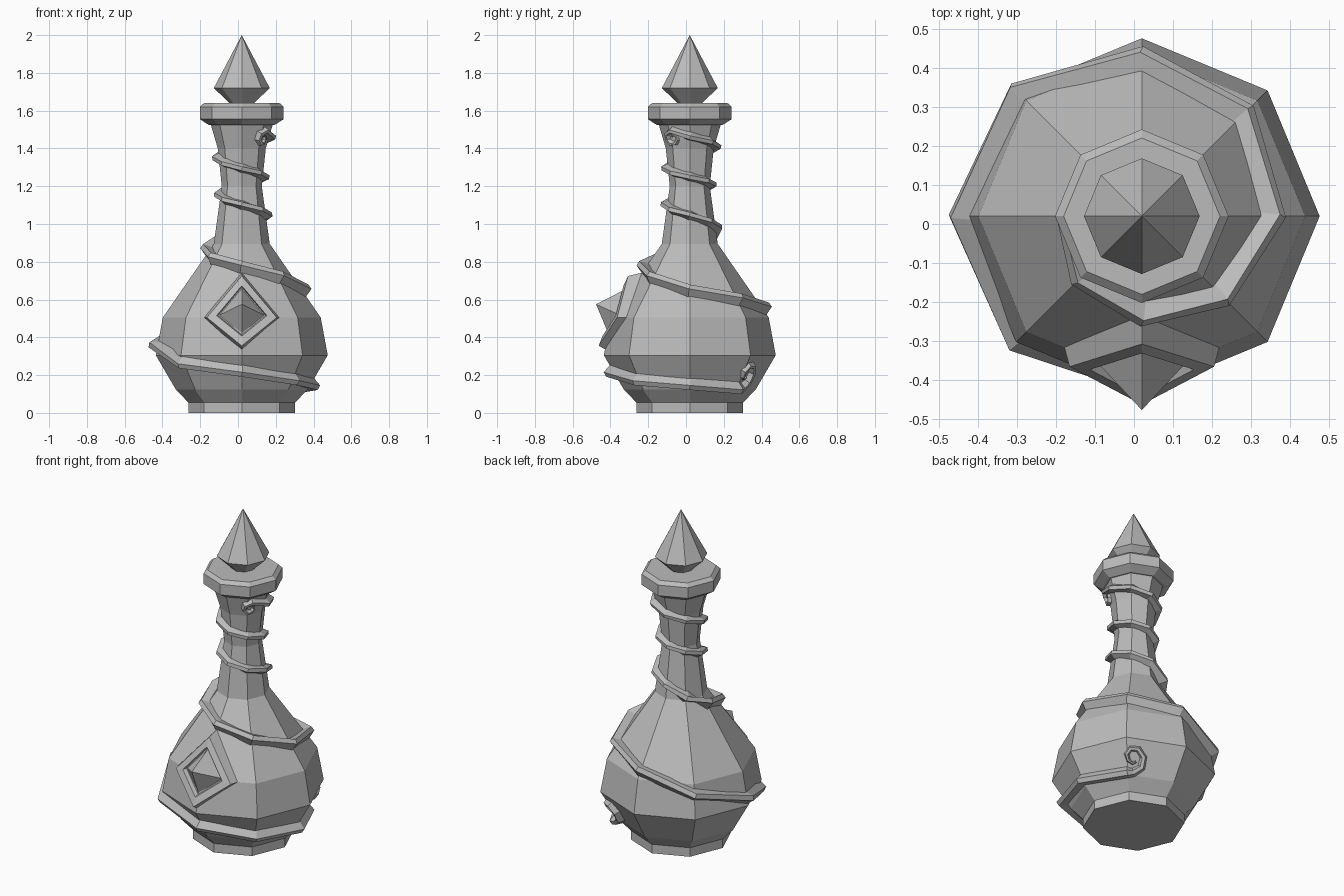
import bpy, bmesh, math
from mathutils import Vector

if "Cube" in bpy.data.objects:
    bpy.data.objects.remove(bpy.data.objects["Cube"])

SIDES = 8
AXIS = Vector((0.02, 0.02, 0))

grey = bpy.data.materials.new("plain grey")
grey.use_nodes = True
grey.diffuse_color = (0.5, 0.5, 0.5, 1)
grey.node_tree.nodes["Principled BSDF"].inputs["Base Color"].default_value = (0.5, 0.5, 0.5, 1)


def loft(name, rings, cap_start=True, cap_end=True):
    """Skin a list of closed rings; a one-point ring makes a tip."""
    bm = bmesh.new()
    loops = [[bm.verts.new(p) for p in ring] for ring in rings]
    for a, b in zip(loops, loops[1:]):
        n = max(len(a), len(b))
        for i in range(n):
            j = (i + 1) % n
            if len(b) == 1:
                bm.faces.new((a[i], a[j], b[0]))
            else:
                bm.faces.new((a[i], a[j], b[j], b[i]))
    if cap_start:
        bm.faces.new(loops[0])
    if cap_end and len(loops[-1]) > 2:
        bm.faces.new(loops[-1])
    bmesh.ops.recalc_face_normals(bm, faces=bm.faces)
    mesh = bpy.data.meshes.new(name)
    bm.to_mesh(mesh)
    bm.free()
    mesh.materials.append(grey)
    obj = bpy.data.objects.new(name, mesh)
    obj.location = AXIS
    bpy.context.collection.objects.link(obj)
    return obj


def octagon(r, z):
    steps = [math.tau * i / SIDES for i in range(SIDES)]
    return [Vector((r * math.cos(a), r * math.sin(a), z)) for a in steps]


def lathe(name, profile):
    rings = [octagon(r, z) if r else [Vector((0, 0, z))] for r, z in profile]
    return loft(name, rings)


# Bottle sections
body = [(0.283, 0.055), (0.35, 0.125), (0.455, 0.305), (0.418, 0.505), (0.148, 0.895)]
neck = [(0.106, 1.2), (0.127, 1.4), (0.165, 1.53)]
lathe("foot", [(0.283, 0), (0.283, 0.055)])
lathe("bottle", body + neck)
lathe("collar", [(0.175, 1.525), (0.222, 1.555), (0.222, 1.62), (0.2, 1.64)])
lathe("stopper", [(0.06, 1.635), (0.148, 1.72), (0, 2.0)])


# Vine wrapped around the bottle, with a curl at each end
def interpolate(points, x):
    for (x0, y0), (x1, y1) in zip(points, points[1:]):
        if x <= x1:
            return y0 + (y1 - y0) * (x - x0) / (x1 - x0)
    return points[-1][1]


RADII = [(z, r) for r, z in body + neck]


def on_bottle(degrees, z):
    """Point on the faceted bottle wall and the outward direction there."""
    half = math.pi / SIDES
    a = math.radians(degrees)
    r = interpolate(RADII, z)
    slope = (interpolate(RADII, z + 0.02) - interpolate(RADII, z - 0.02)) / 0.04
    flat = r * math.cos(half) / math.cos(a % (2 * half) - half)
    out = Vector((math.cos(a), math.sin(a), 0))
    return out * flat + Vector((0, 0, z)), (out - Vector((0, 0, slope))).normalized()


def curl(degrees, z, size, start):
    """Spiral on the wall, from its outer end inward, as (angle, z, thickness)."""
    r = interpolate(RADII, z)
    points = []
    for i in range(9):
        phi = math.radians(start + 50 * i)
        s = size * (1 - 0.085 * i)
        points.append((degrees + math.degrees(s * math.cos(phi) / r),
                       z + s * math.sin(phi), 1 - 0.09 * i))
    return points


WINDING = [(-45, 0.135), (0, 0.155), (45, 0.18), (135, 0.27), (180, 0.35), (270, 0.545),
           (360, 0.64), (405, 0.71), (450, 0.765), (540, 0.855), (630, 0.98), (720, 1.045),
           (810, 1.1), (900, 1.15), (990, 1.21), (1080, 1.25), (1170, 1.295),
           (1260, 1.35), (1350, 1.415), (1440, 1.465)]

low = [(a, z, 0.8 * t) for a, z, t in curl(50, 0.21, 0.07, -90)]
high = [(a, z, 0.6 * t) for a, z, t in curl(-1478, 1.455, 0.042, 90)]
winding = [(-turn, interpolate(WINDING, turn), 1.0 if turn < 600 else 0.75)
           for turn in range(-45, 1441, 45)]
path = low[::-1] + winding + high

SECTION = [(-0.03, 0.042), (0.046, 0.016), (0.046, -0.012), (-0.03, -0.042)]
frames = [on_bottle(a, z) for a, z, t in path]
rings = []
for i, (point, normal) in enumerate(frames):
    ahead = frames[min(i + 1, len(frames) - 1)][0]
    behind = frames[max(i - 1, 0)][0]
    side = normal.cross(behind - ahead).normalized()
    t = path[i][2]
    rings.append([point + normal * out * t + side * up * t for out, up in SECTION])
loft("vine", rings)


# Diamond ornament on the front
def diamond(top, side, bottom):
    width, side_y, side_z = side
    return [Vector((0, *top)), Vector((width, side_y, side_z)),
            Vector((0, *bottom)), Vector((-width, side_y, side_z))]


back = diamond((-0.22, 0.75), (0.205, -0.31, 0.505), (-0.4, 0.31))
front = diamond((-0.327, 0.725), (0.185, -0.385, 0.505), (-0.482, 0.355))
centre = Vector((0, -0.412, 0.54))


def inset(ring, amount, depth):
    return [centre.lerp(p, amount) + Vector((0, depth, 0)) for p in ring]


loft("ornament_frame", [back, front, inset(front, 0.72, 0), inset(front, 0.68, 0.025)])
loft("ornament_gem", [inset(front, 0.64, 0.025), [Vector((0, -0.496, 0.575))]])
